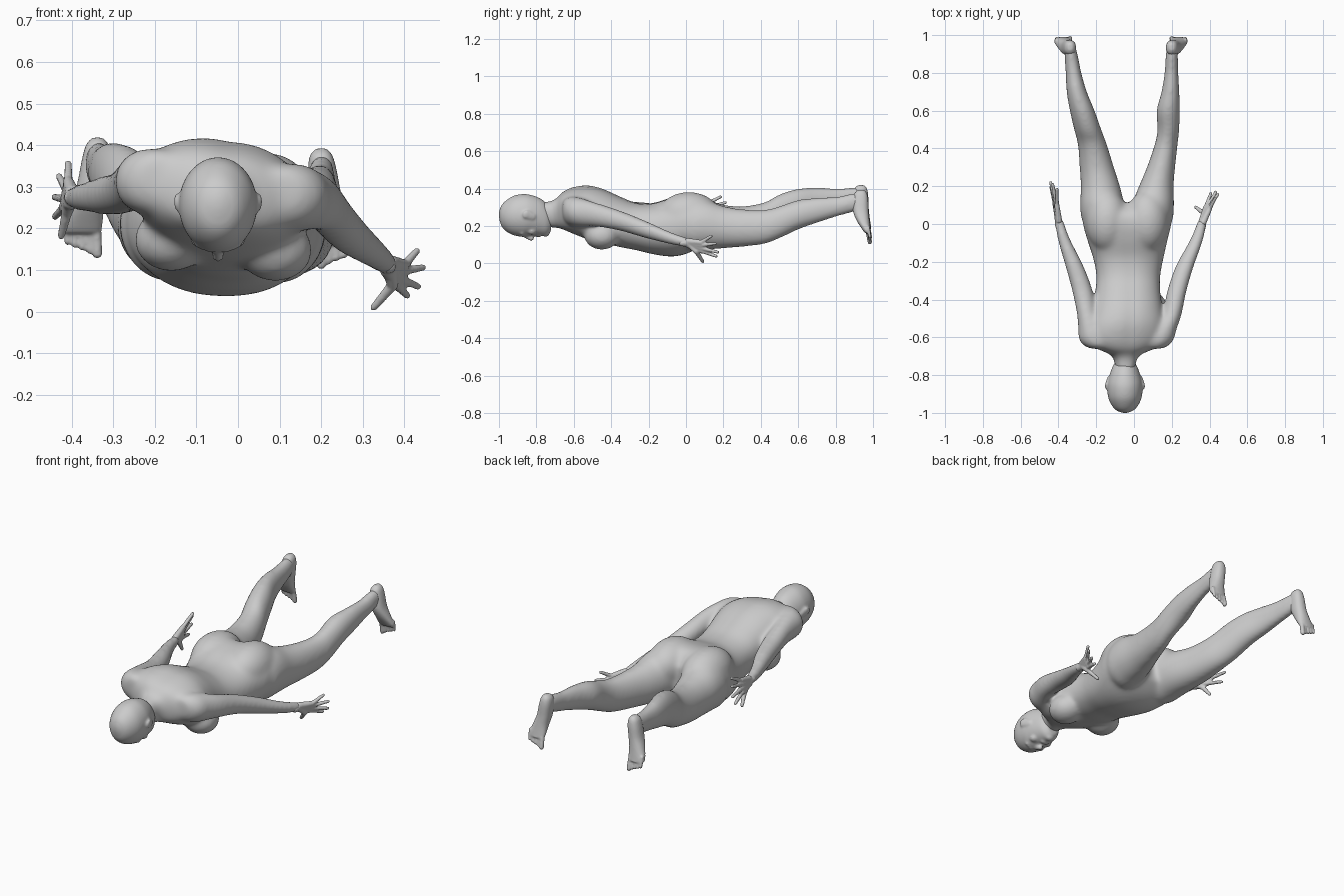
import bpy, bmesh
from math import sin, cos, pi, radians, exp
from mathutils import Vector, Matrix

bm = bmesh.new()


def spline(rows, steps=5):
    """Catmull-Rom through rows of numbers."""
    out = []
    for i in range(len(rows) - 1):
        a, b = rows[max(i - 1, 0)], rows[i]
        c, d = rows[i + 1], rows[min(i + 2, len(rows) - 1)]
        for s in range(steps):
            t = s / steps
            out.append([0.5 * (2 * q + (r - p) * t + (2 * p - 5 * q + 4 * r - u) * t * t
                        + (3 * q - p - 3 * r + u) * t ** 3) for p, q, r, u in zip(a, b, c, d)])
    return out + [list(rows[-1])]


def loft(rows, axis='y', power=2.0, roll=0, groove=0.0, n=40):
    """Rows: station, centre x, high side, low side, half width."""
    rings = []
    for s, x, hi, lo, w in spline(rows):
        ring, mid, h = [], (hi + lo) / 2, (hi - lo) / 2
        r = radians(roll * min(1, max(0, -s / 0.55)))    # twist fades toward the hips
        for k in range(n):
            a = 2 * pi * k / n
            c, d = cos(a), sin(a)
            u = w * abs(c) ** (2 / power) * (1 if c > 0 else -1)
            v = h * abs(d) ** (2 / power) * (1 if d > 0 else -1)
            if d > 0:
                v *= 1 - groove * exp(-(u / 0.03) ** 2)
            u, v = u * cos(r) + v * sin(r), v * cos(r) - u * sin(r)
            ring.append(bm.verts.new((x + u, s, mid + v) if axis == 'y' else (x + u, mid + v, s)))
        rings.append(ring)
    for p, q in zip(rings, rings[1:]):
        for k in range(n):
            bm.faces.new((p[k], p[(k + 1) % n], q[(k + 1) % n], q[k]))
    bm.faces.new(rings[0])
    bm.faces.new(rings[-1])


def ball(c, r):
    m = Matrix.Translation(c) @ Matrix.Diagonal((*r, 1))
    bmesh.ops.create_uvsphere(bm, u_segments=24, v_segments=14, radius=1, matrix=m)


def capsule(a, b, ra, rb, flat=1.0):
    """Rounded rod from a to b; flat thins it sideways."""
    a, b = Vector(a), Vector(b)
    z = (b - a).normalized()
    x = Vector((1, 0, 0.01))
    x = (x - z * x.dot(z)).normalized()
    rot = Matrix((x, z.cross(x), z)).transposed()
    for v in bmesh.ops.create_uvsphere(bm, u_segments=16, v_segments=11, radius=1)['verts']:
        end, r = (b, rb) if v.co.z > 0.01 else (a, ra)
        p = v.co * r
        p.x *= flat
        v.co = end + rot @ p


def finish(name, voxel, iterations):
    """Fuse the collected pieces into one softened skin."""
    global bm
    bmesh.ops.recalc_face_normals(bm, faces=bm.faces)
    mesh = bpy.data.meshes.new(name)
    bm.to_mesh(mesh)
    bm.free()
    bm = bmesh.new()
    obj = bpy.data.objects.new(name, mesh)
    bpy.context.collection.objects.link(obj)
    fuse = obj.modifiers.new("fuse", 'REMESH')
    fuse.mode = 'VOXEL'
    fuse.voxel_size = voxel
    fuse.use_smooth_shade = True
    soft = obj.modifiers.new("soften", 'SMOOTH')
    soft.factor = 0.5
    soft.iterations = iterations


# Torso with neck, chest rolled to one side, with a spine groove
loft([(-0.78, -0.047, 0.33, 0.20, 0.05), (-0.72, -0.046, 0.337, 0.19, 0.06),
      (-0.69, -0.045, 0.352, 0.19, 0.085), (-0.66, -0.045, 0.38, 0.185, 0.15),
      (-0.61, -0.045, 0.402, 0.165, 0.2), (-0.53, -0.04, 0.415, 0.133, 0.205),
      (-0.45, -0.036, 0.4, 0.112, 0.187), (-0.35, -0.033, 0.357, 0.087, 0.172),
      (-0.27, -0.03, 0.327, 0.072, 0.17), (-0.18, -0.03, 0.324, 0.05, 0.187),
      (-0.08, -0.035, 0.355, 0.036, 0.214), (0, -0.036, 0.37, 0.05, 0.234),
      (0.06, -0.036, 0.355, 0.082, 0.228), (0.11, -0.036, 0.29, 0.13, 0.19)],
     power=2.2, roll=9, groove=0.04)

# Chest and buttocks
for c in ((0.09, -0.45, 0.148), (-0.16, -0.45, 0.172)):
    ball(c, (0.09, 0.095, 0.076))
for s in (-1, 1):
    ball((-0.036 + s * 0.106, 0.015, 0.262), (0.115, 0.165, 0.12))

# Legs
loft([(-0.04, 0.085, 0.27, 0.12, 0.07), (0.02, 0.09, 0.33, 0.07, 0.113),
      (0.1, 0.1, 0.34, 0.072, 0.112), (0.2, 0.118, 0.307, 0.08, 0.092),
      (0.3, 0.143, 0.29, 0.088, 0.075), (0.42, 0.17, 0.287, 0.103, 0.061),
      (0.5, 0.182, 0.307, 0.133, 0.058), (0.6, 0.181, 0.34, 0.18, 0.062),
      (0.7, 0.193, 0.352, 0.215, 0.048), (0.8, 0.198, 0.357, 0.247, 0.037),
      (0.88, 0.2, 0.373, 0.269, 0.034), (0.945, 0.202, 0.383, 0.29, 0.028)])
loft([(-0.04, -0.15, 0.27, 0.12, 0.07), (0.02, -0.158, 0.33, 0.073, 0.117),
      (0.1, -0.168, 0.342, 0.079, 0.117), (0.2, -0.178, 0.314, 0.086, 0.104),
      (0.3, -0.197, 0.305, 0.098, 0.091), (0.42, -0.22, 0.327, 0.126, 0.077),
      (0.5, -0.245, 0.37, 0.158, 0.072), (0.6, -0.274, 0.4, 0.213, 0.066),
      (0.7, -0.303, 0.407, 0.248, 0.054), (0.8, -0.32, 0.402, 0.275, 0.042),
      (0.88, -0.331, 0.406, 0.294, 0.037), (0.945, -0.338, 0.413, 0.315, 0.029)])

# Arms
loft([(-0.66, 0.1, 0.33, 0.25, 0.05), (-0.645, 0.108, 0.347, 0.22, 0.075),
      (-0.61, 0.127, 0.357, 0.2, 0.085), (-0.56, 0.155, 0.35, 0.195, 0.07),
      (-0.48, 0.2, 0.325, 0.195, 0.052), (-0.35, 0.228, 0.282, 0.173, 0.052),
      (-0.22, 0.27, 0.23, 0.135, 0.049), (-0.08, 0.333, 0.168, 0.1, 0.036),
      (0.02, 0.362, 0.135, 0.083, 0.026)])
loft([(-0.66, -0.18, 0.365, 0.28, 0.05), (-0.645, -0.19, 0.385, 0.25, 0.075),
      (-0.61, -0.208, 0.393, 0.235, 0.085), (-0.56, -0.226, 0.387, 0.237, 0.07),
      (-0.48, -0.248, 0.37, 0.245, 0.054), (-0.35, -0.274, 0.34, 0.235, 0.055),
      (-0.22, -0.316, 0.327, 0.232, 0.049), (-0.08, -0.371, 0.31, 0.24, 0.034),
      (0.03, -0.4, 0.3, 0.247, 0.024)])
finish("body", 0.009, 32)

# Head with brow, nose, lips, chin, cheeks and ears
loft([(-1.0, -0.048, 0.275, 0.245, 0.012), (-0.987, -0.048, 0.31, 0.20, 0.045),
      (-0.96, -0.048, 0.338, 0.17, 0.07), (-0.92, -0.048, 0.362, 0.15, 0.088),
      (-0.87, -0.048, 0.371, 0.142, 0.094), (-0.83, -0.048, 0.366, 0.147, 0.09),
      (-0.78, -0.048, 0.348, 0.146, 0.075), (-0.745, -0.048, 0.32, 0.148, 0.06),
      (-0.722, -0.048, 0.29, 0.17, 0.04)])
capsule((-0.048, -0.87, 0.15), (-0.048, -0.828, 0.134), 0.009, 0.015)
ball((-0.048, -0.79, 0.15), (0.026, 0.014, 0.012))
ball((-0.048, -0.75, 0.16), (0.026, 0.02, 0.018))
for s in (-1, 1):
    x = -0.048
    capsule((x + s * 0.015, -0.882, 0.149), (x + s * 0.05, -0.876, 0.162), 0.009, 0.009)
    ball((x + s * 0.042, -0.825, 0.175), (0.025, 0.025, 0.022))
    capsule((x + s * 0.09, -0.82, 0.25), (x + s * 0.098, -0.85, 0.262), 0.016, 0.023, 0.3)
finish("head", 0.006, 8)

# Feet hang down from the heels, soles facing back; five toes each
for x, out, dz in ((0.2, 1, 0), (-0.338, -1, 0.026)):
    loft([(0.392 + dz, x, 0.953, 0.92, 0.012), (0.375 + dz, x, 0.967, 0.9, 0.027),
          (0.34 + dz, x + out * 0.003, 0.974, 0.893, 0.034),
          (0.28 + dz, x + out * 0.012, 0.976, 0.893, 0.037),
          (0.23 + dz, x + out * 0.025, 0.981, 0.912, 0.041),
          (0.18 + dz, x + out * 0.036, 0.988, 0.943, 0.048),
          (0.162 + dz, x + out * 0.036, 0.991, 0.957, 0.044)], axis='z', power=2.3)
    for i in range(5):
        tx = x + out * (0.0 + 0.018 * i)
        tz = dz + 0.114 + 0.007 * i
        r = 0.0125 if i == 0 else 0.0085
        capsule((tx + out * 0.002, 0.974, tz + 0.05), (tx, 0.983, tz), r, r)
finish("feet", 0.005, 4)

# Hands: four palm bones with spread fingers, and a thumb
hands = (
    ((0.362, 0.01, 0.109), (0.4, 0.08, 0.112), (0.378, 0.085, 0.066),
     ((0.43, 0.135, 0.146), (0.444, 0.157, 0.106), (0.433, 0.17, 0.06), (0.407, 0.162, 0.038)),
     (0.326, 0.09, 0.01)),
    ((-0.4, 0.02, 0.274), (-0.408, 0.1, 0.312), (-0.418, 0.105, 0.25),
     ((-0.408, 0.185, 0.356), (-0.43, 0.21, 0.325), (-0.441, 0.22, 0.275), (-0.44, 0.195, 0.228)),
     (-0.425, 0.115, 0.182)))
for wrist, k0, k1, tips, thumb in hands:
    wrist, k0, k1 = Vector(wrist), Vector(k0), Vector(k1)
    for i, tip in enumerate(tips):
        k = k0.lerp(k1, i / 3)
        capsule(wrist + (k0 - k1) * (0.2 - 0.13 * i), k, 0.018, 0.0135)
        capsule(k, tip, 0.0115, 0.0085)
    joint = wrist.lerp(k1, 0.6) + Vector((0, 0, -0.02))
    capsule(wrist - Vector((0, 0.03, 0)), wrist, 0.018, 0.02)
    capsule(wrist, joint, 0.018, 0.014)
    capsule(joint, thumb, 0.0135, 0.009)
finish("hands", 0.005, 3)
